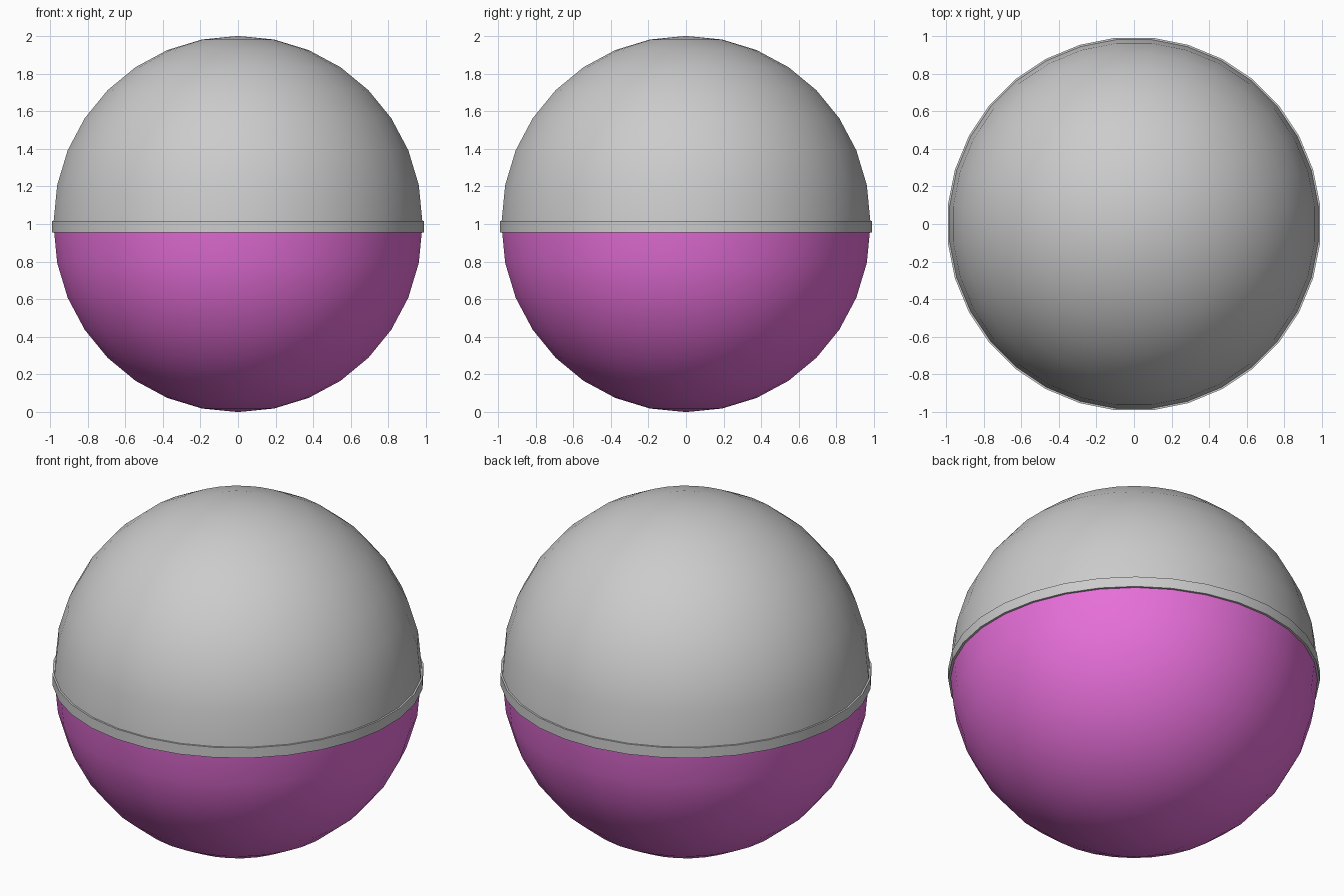
import bpy, math

if "Cube" in bpy.data.objects:
    bpy.data.objects.remove(bpy.data.objects["Cube"])

SEG = 32
R = 0.985


def lathe(name, profile, color=None, closed=False):
    # revolve an (r, z) profile, flat sides facing the axes
    verts, faces, rings = [], [], []
    for r, z in profile:
        if r < 1e-6:
            verts.append((0, 0, z))
            rings.append([len(verts) - 1] * SEG)
        else:
            start = len(verts)
            for i in range(SEG):
                a = 2 * math.pi * (i + 0.5) / SEG
                verts.append((r * math.cos(a), r * math.sin(a), z))
            rings.append(list(range(start, start + SEG)))
    pairs = list(zip(rings, rings[1:]))
    if closed:
        pairs.append((rings[-1], rings[0]))
    for lo, hi in pairs:
        for i in range(SEG):
            j = (i + 1) % SEG
            faces.append(list(dict.fromkeys((lo[i], lo[j], hi[j], hi[i]))))
    mesh = bpy.data.meshes.new(name)
    mesh.from_pydata(verts, [], faces)
    ob = bpy.data.objects.new(name, mesh)
    bpy.context.collection.objects.link(ob)
    if color:
        mat = bpy.data.materials.new(name + "_color")
        mat.diffuse_color = color
        mat.use_nodes = True
        mat.node_tree.nodes["Principled BSDF"].inputs["Base Color"].default_value = mat.diffuse_color
        mesh.materials.append(mat)
    bpy.ops.object.select_all(action='DESELECT')
    ob.select_set(True)
    bpy.context.view_layer.objects.active = ob
    bpy.ops.object.shade_smooth_by_angle(angle=math.radians(30))
    return ob


def arc(center, a0, a1):
    pts = []
    for i in range(9):
        a = math.radians(a0 + (a1 - a0) * i / 8)
        pts.append((R * math.cos(a), center + R * math.sin(a)))
    return pts


# lower half shell
lathe("lower_half", arc(0.985, -90, 0), (0.8, 0.16, 0.7, 1))
# upper half shell
lathe("upper_half", arc(1.015, 0, 90))
# overlapping rim band of the upper half
lathe("rim_band", [(0.978, 0.955), (0.995, 0.955), (0.995, 1.015), (0.978, 1.015)],
      closed=True)
